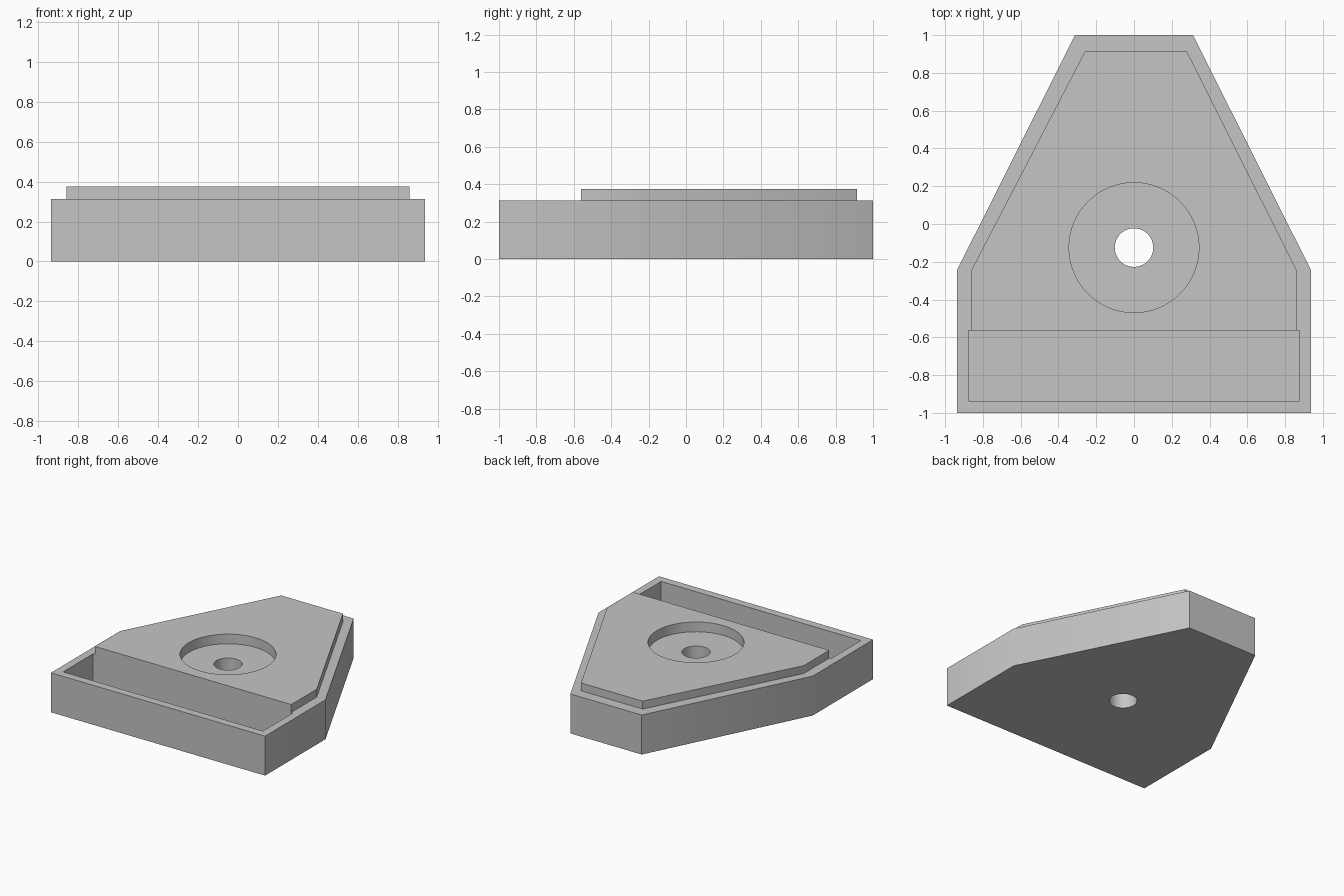
import bpy
import bmesh
import math

if "Cube" in bpy.data.objects:
    bpy.data.objects.remove(bpy.data.objects["Cube"])

UNIT = 1 / 16      # wall, floor and step thickness
RIM = 5 * UNIT     # height of the base
TOP = 6 * UNIT     # height of the raised deck
HOLE_Y = -2 * UNIT

grey = bpy.data.materials.new("plain grey")
grey.use_nodes = True
colour = (0.56, 0.56, 0.56, 1)
grey.diffuse_color = colour
grey.node_tree.nodes["Principled BSDF"].inputs["Base Color"].default_value = colour


def prism(name, outline, z0, z1):
    """Extrude a flat outline from z0 up to z1."""
    bm = bmesh.new()
    face = bm.faces.new([bm.verts.new((x, y, z0)) for x, y in outline])
    raised = bmesh.ops.extrude_face_region(bm, geom=[face])["geom"]
    for v in raised:
        if isinstance(v, bmesh.types.BMVert):
            v.co.z = z1
    bmesh.ops.recalc_face_normals(bm, faces=bm.faces)
    mesh = bpy.data.meshes.new(name)
    bm.to_mesh(mesh)
    bm.free()
    mesh.materials.append(grey)
    obj = bpy.data.objects.new(name, mesh)
    bpy.context.collection.objects.link(obj)
    return obj


def circle(radius, sides=64):
    steps = [math.tau * i / sides for i in range(sides)]
    return [(radius * math.cos(a), HOLE_Y + radius * math.sin(a)) for a in steps]


def combine(target, tool, operation):
    """Apply a boolean and discard the helper."""
    mod = target.modifiers.new(operation, 'BOOLEAN')
    mod.operation = operation
    mod.solver = 'EXACT'
    mod.object = tool
    bpy.context.view_layer.objects.active = target
    bpy.ops.object.modifier_apply(modifier=mod.name)
    bpy.data.objects.remove(tool)


# Tapered base
base = prism("tapered_base", [(-0.9375, -1), (0.9375, -1), (0.9375, -0.245),
                              (0.3125, 1), (-0.3125, 1), (-0.9375, -0.245)], 0, RIM)

# Raised deck, trimmed at its front by the trough
deck = prism("raised_deck", [(-0.86, -0.7), (0.86, -0.7), (0.86, -0.243),
                             (0.28, 0.913), (-0.26, 0.913), (-0.86, -0.243)], 0.2, TOP)
combine(base, deck, 'UNION')

# Front trough
x, y0, y1 = 14 * UNIT, -15 * UNIT, -9 * UNIT
trough = prism("trough_cutter", [(-x, y0), (x, y0), (x, y1), (-x, y1)], UNIT, 1)
combine(base, trough, 'DIFFERENCE')

# Round recess and through hole
combine(base, prism("recess_cutter", circle(0.344), TOP - 0.077, 1), 'DIFFERENCE')
combine(base, prism("hole_cutter", circle(0.102), -1, 1), 'DIFFERENCE')

# Smooth shading with sharp edges kept
bpy.ops.object.select_all(action='DESELECT')
base.select_set(True)
bpy.context.view_layer.objects.active = base
bpy.ops.object.shade_smooth_by_angle(angle=math.radians(30))
